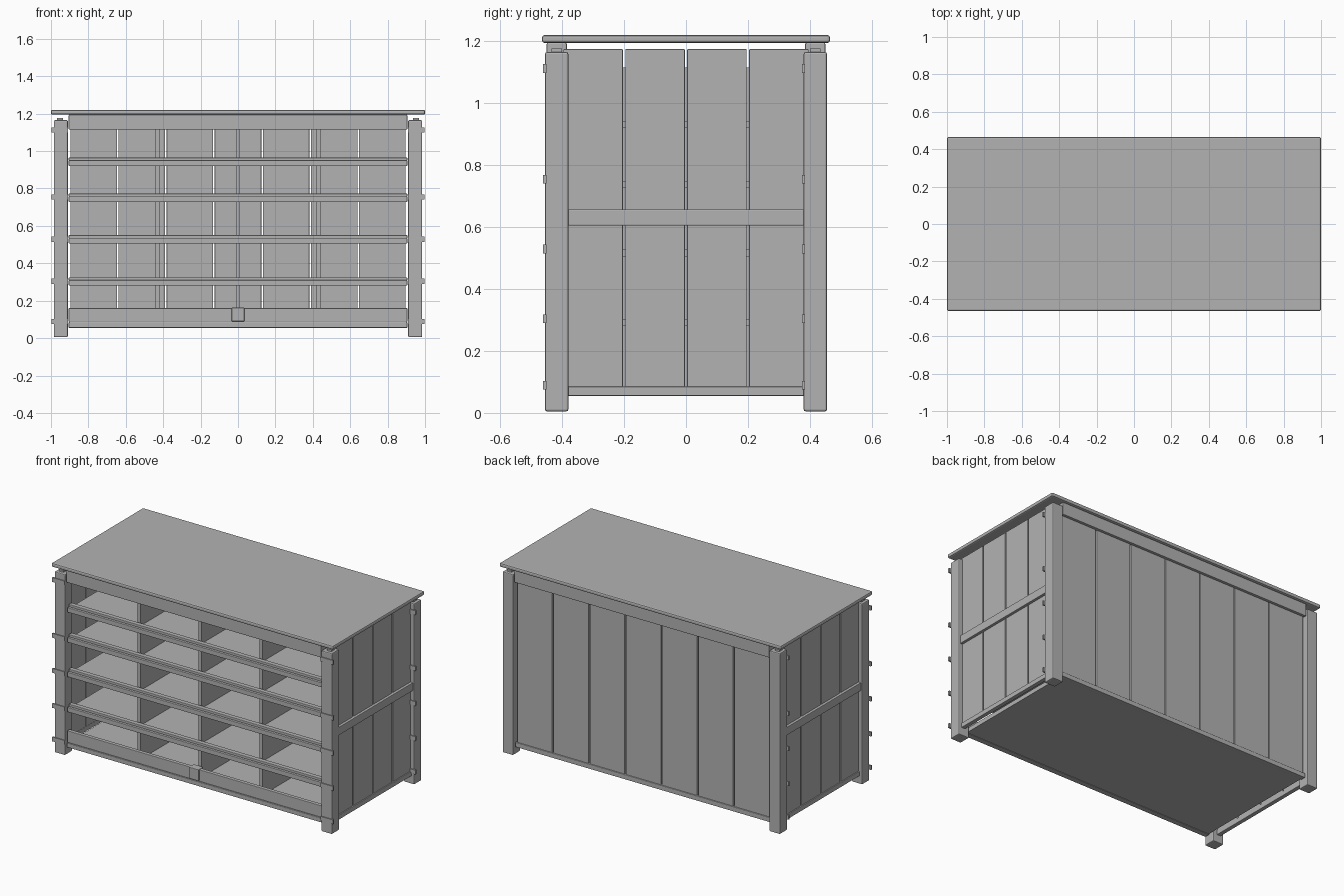
import bpy, bmesh

grey = bpy.data.materials.new("grey_wood")
grey.diffuse_color = (0.45, 0.45, 0.45, 1)


def box(name, x0, x1, y0, y1, z0, z1, bevel=0.0):
    """Axis-aligned board with optional chamfered edges."""
    bm = bmesh.new()
    bmesh.ops.create_cube(bm, size=1)
    for v in bm.verts:
        v.co = ((x0 + x1) / 2 + v.co.x * (x1 - x0),
                (y0 + y1) / 2 + v.co.y * (y1 - y0),
                (z0 + z1) / 2 + v.co.z * (z1 - z0))
    mesh = bpy.data.meshes.new(name)
    bm.to_mesh(mesh)
    bm.free()
    ob = bpy.data.objects.new(name, mesh)
    bpy.context.collection.objects.link(ob)
    mesh.materials.append(grey)
    if bevel:
        m = ob.modifiers.new("chamfer", 'BEVEL')
        m.width, m.segments = bevel, 2
    return ob


def sided(name, s, x0, x1, *rest):
    """Board placed on the right (s=1) or mirrored to the left (s=-1)."""
    return box(name, min(s * x0, s * x1), max(s * x0, s * x1), *rest)


# Table top
box("top", -1, 1, -0.465, 0.465, 1.195, 1.22, 0.008)

# Corner posts with pegs and strap plates on their front faces
strap_heights = (0.075, 0.29, 0.515, 0.74, 1.098)
for s in (-1, 1):
    for y in (-0.455, 0.38):
        sided("post", s, 0.91, 0.985, y, y + 0.075, 0.005, 1.165, 0.006)
        sided("post_peg", s, 0.935, 0.967, y + 0.02, y + 0.055, 1.16, 1.177)
        for z in strap_heights:
            sided("strap", s, 0.91, 0.997, y - 0.006, y + 0.004, z, z + 0.028)

# Side walls: four planks, middle rail and bottom rail
for s in (-1, 1):
    for i in range(4):
        y = -0.4 + 0.2 * i
        sided("side_plank", s, 0.94, 0.958, y + 0.004, y + 0.196, 0.08, 1.175, 0.003)
    sided("side_middle_rail", s, 0.945, 0.975, -0.385, 0.385, 0.605, 0.657, 0.003)
    sided("side_bottom_rail", s, 0.938, 0.965, -0.385, 0.385, 0.055, 0.085, 0.003)

# Back wall: seven planks
w = 1.8 / 7
for i in range(7):
    x = -0.9 + w * i
    box("back_plank", x + 0.004, x + w - 0.004, 0.415, 0.433, 0.08, 1.13, 0.003)
box("back_bottom_rail", -0.905, 0.905, 0.41, 0.44, 0.055, 0.085, 0.003)

# Top rails carrying the table top
for y in (-0.45, 0.385):
    box("top_rail", -0.905, 0.905, y, y + 0.065, 1.115, 1.195, 0.004)

# Floor, lower front board and centre block
box("floor", -0.9, 0.9, -0.44, 0.415, 0.058, 0.085)
box("front_bottom_rail", -0.905, 0.905, -0.44, -0.415, 0.085, 0.16, 0.003)
box("front_sill", -0.905, 0.905, -0.445, -0.41, 0.055, 0.083, 0.003)
box("centre_block", -0.034, 0.034, -0.45, -0.4, 0.09, 0.163, 0.003)

# Shelves with stepped front bars
for z in (0.28, 0.505, 0.727, 0.92):
    box("shelf", -0.9, 0.9, -0.39, 0.415, z, z + 0.022)
    box("shelf_bar", -0.905, 0.905, -0.44, -0.385, z, z + 0.03, 0.003)
    box("shelf_lip", -0.905, 0.905, -0.425, -0.395, z + 0.028, z + 0.045, 0.003)

# Upright dividers
for x in (-0.432, 0, 0.432):
    box("divider", x - 0.011, x + 0.011, -0.385, 0.415, 0.085, 1.115)
